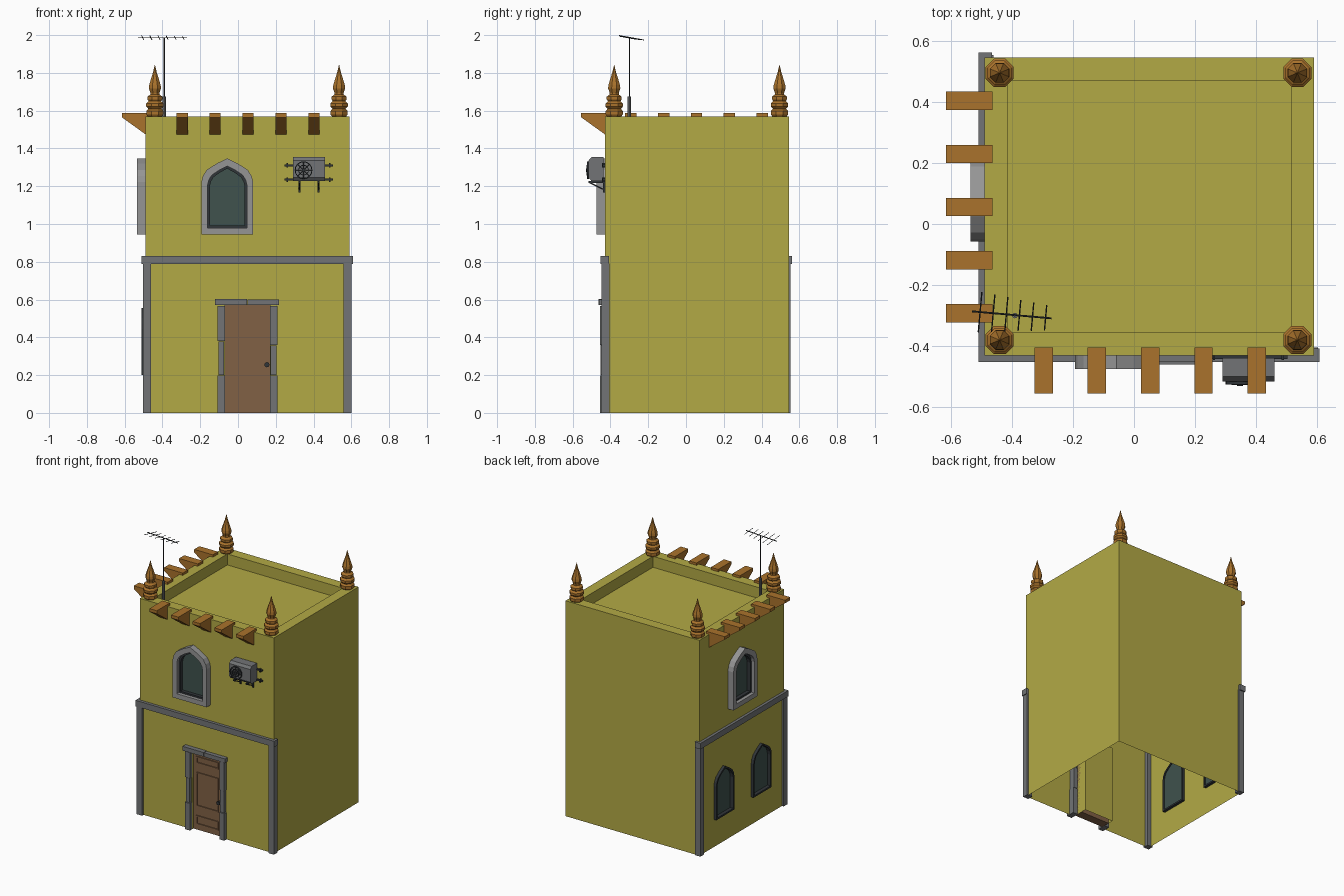
import bpy, bmesh, math
from mathutils import Vector

if "Cube" in bpy.data.objects:
    bpy.data.objects.remove(bpy.data.objects["Cube"])

def mat(name, r, g, b):
    m = bpy.data.materials.new(name)
    m.diffuse_color = (r, g, b, 1)
    m.use_nodes = True
    m.node_tree.nodes["Principled BSDF"].inputs["Base Color"].default_value = m.diffuse_color
    return m

PLASTER = mat("plaster", .45, .40, .06)
WOOD = mat("orange_wood", .40, .17, .025)
DOOR = mat("door_wood", .22, .12, .06)
STONE = mat("stone", .17, .175, .18)
TRIM = mat("window_stone", .30, .30, .30)
GLASS = mat("glass", .05, .085, .075)
DARK = mat("dark_metal", .03, .035, .04)

X0, X1, Y0, Y1, TOP = -.49, .59, -.43, .545, 1.57

def finish(name, bm, m):
    bmesh.ops.remove_doubles(bm, verts=bm.verts, dist=1e-5)
    bmesh.ops.recalc_face_normals(bm, faces=bm.faces)
    me = bpy.data.meshes.new(name)
    bm.to_mesh(me)
    bm.free()
    me.materials.append(m)
    ob = bpy.data.objects.new(name, me)
    bpy.context.collection.objects.link(ob)
    return ob

def poly(bm, pts):
    return bm.faces.new([bm.verts.new(p) for p in pts])

def prism(name, a, b, m):
    """Solid between two matching loops."""
    bm = bmesh.new()
    poly(bm, a)
    poly(bm, b)
    for i in range(len(a)):
        j = (i + 1) % len(a)
        poly(bm, [a[i], a[j], b[j], b[i]])
    return finish(name, bm, m)

def box(name, x0, x1, y0, y1, z0, z1, m):
    q = [(x0, y0), (x1, y0), (x1, y1), (x0, y1)]
    return prism(name, [(x, y, z0) for x, y in q], [(x, y, z1) for x, y in q], m)

def rod(name, p, q, r, m, sides=6):
    p, q = Vector(p), Vector(q)
    rot = (q - p).to_track_quat('Z', 'Y')
    ring = [rot @ Vector((r * math.cos(t), r * math.sin(t), 0))
            for t in (2 * math.pi * i / sides for i in range(sides))]
    return prism(name, [p + v for v in ring], [q + v for v in ring], m)

# wall coordinates: u along the wall, v up, d outward
def front(u, v, d): return (u, Y0 - d, v)
def left(u, v, d): return (X0 - d, u, v)

def arch(c, w, z0, h):
    half = [(1, 0), (1, .69), (.94, .77), (.79, .85), (.4, .935)]
    side = [(c + w * a, z0 + h * b) for a, b in half]
    return side + [(c, z0 + h)] + [(2 * c - u, v) for u, v in reversed(side)]

def frame(name, outer, inner, d0, d1, place, m):
    bm = bmesh.new()
    n = len(outer)
    for i in range(n):
        j = (i + 1) % n
        loops = [(outer, d0), (outer, d1), (inner, d1), (inner, d0)]
        for k in range(4):
            (a, da), (b, db) = loops[k], loops[(k + 1) % 4]
            poly(bm, [place(*a[i], da), place(*a[j], da), place(*b[j], db), place(*b[i], db)])
    finish(name, bm, m)

def wall(bm, loops, place):
    edges = []
    for loop in loops:
        vs = [bm.verts.new(place(u, v, 0)) for u, v in loop]
        edges += [bm.edges.new((vs[i], vs[i - 1])) for i in range(len(vs))]
    bmesh.ops.triangle_fill(bm, edges=edges, use_beauty=True)

# windows: (place, centre, sill height, has stone surround)
windows = [(front, -.057, .98, True), (left, .08, .98, True),
           (left, .275, .2, False), (left, -.155, .2, False)]
holes = {front: [], left: []}
for i, (place, c, z, surround) in enumerate(windows):
    h = .327 if surround else .355
    outer = arch(c, .104, z, h)
    inner = arch(c, .092, z + .012, h - .026)
    holes[place].append(outer)
    frame(f"window_frame_{i}", outer, inner, -.02, .02, place, DARK)
    prism(f"window_glass_{i}", [place(u, v, -.006) for u, v in inner],
          [place(u, v, -.014) for u, v in inner], GLASS)
    if surround:
        frame(f"window_surround_{i}", arch(c, .137, .945, .402), outer, 0, .045, place, TRIM)

# house shell, open below, with sunken roof and door recess
DX0, DX1, DZ, DD = -.069, .169, .57, .12
bm = bmesh.new()
wall(bm, [[(X0, 0), (DX0, 0), (DX0, DZ), (DX1, DZ), (DX1, 0), (X1, 0), (X1, TOP), (X0, TOP)]]
     + holes[front], front)
wall(bm, [[(Y0, 0), (Y1, 0), (Y1, TOP), (Y0, TOP)]] + holes[left], left)
poly(bm, [(X1, Y0, 0), (X1, Y1, 0), (X1, Y1, TOP), (X1, Y0, TOP)])
poly(bm, [(X1, Y1, 0), (X0, Y1, 0), (X0, Y1, TOP), (X1, Y1, TOP)])
def rect(i, z): return [(X0 + i, Y0 + i, z), (X1 - i, Y0 + i, z), (X1 - i, Y1 - i, z), (X0 + i, Y1 - i, z)]
steps = [rect(0, TOP), rect(.075, TOP), rect(.075, TOP - .08)]
for a, b in zip(steps, steps[1:]):
    for i in range(4):
        j = (i + 1) % 4
        poly(bm, [a[i], a[j], b[j], b[i]])
poly(bm, steps[-1])
path = [(DX0, 0), (DX0, DZ), (DX1, DZ), (DX1, 0)]
for a, b in zip(path, path[1:]):
    poly(bm, [front(*a, 0), front(*b, 0), front(*b, -DD), front(*a, -DD)])
poly(bm, [front(*p, -DD) for p in path])
finish("house_walls", bm, PLASTER)

# door with raised panels and knob
box("door", DX0, DX1, Y0 + .015, Y0 + .08, 0, DZ, DOOR)
for i, (z0, z1) in enumerate([(.04, .105), (.172, .42), (.485, .535)]):
    o = [(-.045, z0), (.135, z0), (.135, z1), (-.045, z1)]
    n = [(-.037, z0 + .008), (.127, z0 + .008), (.127, z1 - .008), (-.037, z1 - .008)]
    frame(f"door_panel_{i}", o, n, -.016, -.008, front, DOOR)
rod("door_knob_stem", (.153, -.42, .255), (.153, -.44, .255), .006, DARK, 8)
rod("door_knob", (.153, -.435, .255), (.153, -.45, .255), .014, DARK, 8)

# door jamb blocks and lintel
for side, x0, x1, cuts in [("left", -.108, -.069, (0, .2, .38, .57)),
                           ("right", .169, .208, (0, .2, .36, .57))]:
    for k in range(3):
        e = .004 * (k % 2)
        box(f"door_jamb_{side}_{k}", x0 + e, x1 - e, Y0 - .026 + e, Y0 + .04,
            cuts[k], cuts[k + 1] - .003, STONE)
box("lintel_left", -.122, .047, -.464, -.40, .572, .603, STONE)
box("lintel_right", .049, .217, -.460, -.40, .570, .600, STONE)

# corner posts and band course
for n, x, y in [("front_left", -.504, -.447), ("front_right", .558, -.447), ("back_left", -.504, .512)]:
    box(f"corner_post_{n}", x, x + .044, y, y + .042, 0, .79, STONE)
box("band_front", -.51, .608, -.452, -.408, .787, .83, STONE)
box("band_left", -.51, -.465, -.408, .562, .787, .83, STONE)

# wedge corbels along front and left eaves
prof = [(.125, 1.587), (.125, 1.565), (0, 1.475), (-.026, 1.475), (-.026, 1.587)]
for i in range(5):
    for n, place, c in [("front", front, -.296 + .1745 * i), ("left", left, -.292 + .1738 * i)]:
        prism(f"corbel_{n}_{i}", [place(c - .03, z, d) for d, z in prof],
              [place(c + .03, z, d) for d, z in prof], WOOD)

# turned corner finials, eight sided
fin = [(.040, 1.568), (.049, 1.58), (.049, 1.598), (.038, 1.61), (.050, 1.622), (.050, 1.638),
       (.036, 1.65), (.043, 1.66), (.043, 1.674), (.026, 1.686), (.026, 1.694), (.035, 1.718),
       (.033, 1.735), (.022, 1.77), (.010, 1.805), (.001, 1.842)]
for i, (x, y) in enumerate([(-.44, -.38), (.535, -.38), (.535, .495), (-.44, .495)]):
    bm = bmesh.new()
    rings = [[(x + r * math.cos(a), y + r * math.sin(a), z)
              for a in (math.pi * (k + .5) / 4 for k in range(8))] for r, z in fin]
    for a, b in zip(rings, rings[1:]):
        for k in range(8):
            j = (k + 1) % 8
            poly(bm, [a[k], a[j], b[j], b[k]])
    poly(bm, rings[0])
    poly(bm, rings[-1])
    finish(f"finial_{i}", bm, WOOD)

# roof aerial
rod("aerial_base", (-.39, -.30, 1.49), (-.39, -.30, 1.675), .009, STONE, 8)
rod("aerial_mast", (-.39, -.30, 1.67), (-.39, -.30, 1.988), .0035, DARK)
A, B = Vector((-.53, -.286, 1.986)), Vector((-.27, -.309, 1.986))
rod("aerial_boom", A, B, .003, DARK)
for i in range(6):
    p = A.lerp(B, .1 + .165 * i)
    s = Vector((.09, 1, -.18)) * (.066 - .005 * i)
    rod(f"aerial_element_{i}", p - s, p + s, .0022, DARK, 4)

# air conditioner with bulged front, fan guard and brackets
side = [(.008, 1.227), (.07, 1.227), (.085, 1.245), (.085, 1.337), (.07, 1.355), (.008, 1.355)]
prism("cooler_case", [front(.29, z, d) for d, z in side], [front(.46, z, d) for d, z in side], STONE)
C = (.347, 1.285)
def circ(r): return [(C[0] + r * math.cos(k * math.pi / 8), C[1] + r * math.sin(k * math.pi / 8)) for k in range(16)]
frame("fan_guard_outer", circ(.047), circ(.042), .083, .095, front, DARK)
frame("fan_guard_inner", circ(.028), circ(.024), .085, .097, front, DARK)
rod("fan_hub", front(*C, .08), front(*C, .1), .01, DARK, 8)
for k in range(4):
    a = k * math.pi / 4
    u, v = .044 * math.cos(a), .044 * math.sin(a)
    rod(f"fan_spoke_{k}", front(C[0] - u, C[1] - v, .092), front(C[0] + u, C[1] + v, .092), .002, DARK, 4)
for i, z in enumerate((1.31, 1.235)):
    box(f"cooler_rail_{i}", .247, .502, Y0 - .012, Y0, z - .005, z + .005, DARK)
    for x in (.262, .487):
        box("cooler_rail_bolt", x - .004, x + .004, Y0 - .016, Y0, z - .012, z + .012, DARK)
for i, x in enumerate((.325, .427)):
    box(f"cooler_bracket_{i}", x - .005, x + .005, Y0 - .01, Y0, 1.168, 1.24, DARK)
    box(f"cooler_arm_{i}", x - .005, x + .005, Y0 - .085, Y0, 1.217, 1.227, DARK)
    rod(f"cooler_strut_{i}", (x, Y0, 1.18), (x, Y0 - .082, 1.22), .004, DARK)
